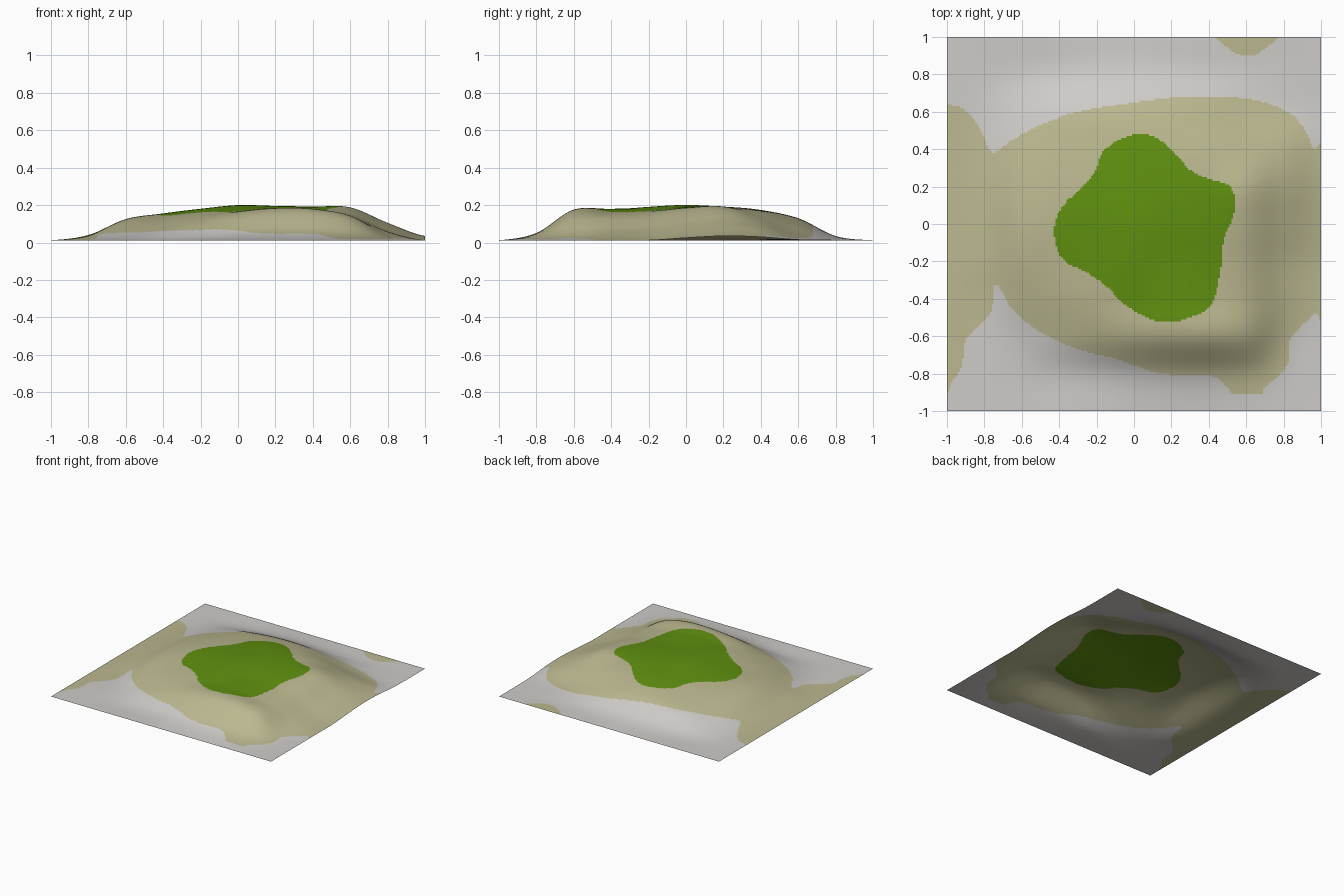
import bpy, bmesh, math
from mathutils import Vector

if "Cube" in bpy.data.objects:
    bpy.data.objects.remove(bpy.data.objects["Cube"])

N = 200          # cells per side of the sheet
STEP = 0.2       # spacing of the control heights

# Control heights in thousandths: rows run front to back, columns left to right
FLAT = [12] * 11
HEIGHTS = [
    FLAT,
    [12, 12, 13, 15, 25, 42, 50, 50, 40, 18, 12],
    [12, 13, 35, 70, 110, 150, 172, 172, 135, 35, 12],
    [12, 20, 75, 115, 150, 170, 180, 167, 140, 55, 12],
    [12, 35, 110, 140, 168, 190, 183, 172, 150, 65, 12],
    [12, 40, 125, 155, 180, 200, 195, 188, 175, 90, 25],
    [12, 38, 115, 150, 175, 190, 192, 190, 185, 105, 35],
    [12, 30, 90, 130, 155, 172, 172, 160, 125, 80, 30],
    [12, 20, 55, 95, 120, 130, 120, 90, 50, 25, 15],
    [12, 12, 14, 22, 32, 35, 30, 22, 15, 12, 12],
    FLAT,
]

# Outlines of the painted ground zones, seen from above
SAND = [(-1.05, .64), (-1, .64), (-.92, .62), (-.85, .55), (-.8, .46), (-.77, .39),
        (-.73, .39), (-.65, .45), (-.5, .53), (-.3, .6), (0, .65), (.25, .68),
        (.5, .68), (.7, .65), (.85, .58), (.92, .49), (.96, .4), (1.02, .37),
        (1.02, -.46), (.97, -.48), (.89, -.55), (.83, -.63), (.83, -.72),
        (.79, -.8), (.7, -.87), (.68, -.91), (.53, -.91), (.5, -.87),
        (.42, -.815), (.25, -.81), (.1, -.79), (-.1, -.72), (-.3, -.67),
        (-.5, -.58), (-.65, -.46), (-.7, -.37), (-.73, -.33), (-.75, -.34),
        (-.76, -.46), (-.82, -.54), (-.9, -.62), (-.92, -.75), (-.96, -.82),
        (-1.05, -.85)]
SAND_PATCH = [(.45, 1.02), (.47, .97), (.53, .92), (.57, .905), (.65, .905),
              (.69, .93), (.74, .97), (.76, 1.02)]
GRASS = [(.03, .48), (.12, .46), (.22, .38), (.3, .29), (.4, .24), (.5, .21),
         (.54, .14), (.53, .04), (.48, -.08), (.47, -.2), (.44, -.36),
         (.4, -.45), (.3, -.5), (.18, -.525), (.07, -.5), (-.05, -.43),
         (-.14, -.34), (-.25, -.26), (-.37, -.2), (-.42, -.1), (-.42, .02),
         (-.36, .12), (-.27, .2), (-.2, .3), (-.17, .38), (-.08, .45)]


def cubic(p, t):
    """Catmull-Rom blend of four values."""
    a, b, c, d = p
    return b + 0.5 * t * (c - a + t * (2 * a - 5 * b + 4 * c - d + t * (3 * (b - c) + d - a)))


def height(x, y):
    u, v = (x + 1) / STEP, (y + 1) / STEP
    i, j = min(int(u), 9), min(int(v), 9)
    pick = lambda k: max(0, min(10, k))
    rows = [cubic([HEIGHTS[pick(j + r)][pick(i + c)] for c in (-1, 0, 1, 2)], u - i)
            for r in (-1, 0, 1, 2)]
    return max(0.010, cubic(rows, v - j) / 1000)


def rounded(pts, n=4):
    """Smooth closed outline through the points."""
    out = []
    for k in range(len(pts)):
        p = [Vector(pts[(k + o) % len(pts)]) for o in (-1, 0, 1, 2)]
        out += [cubic(p, s / n) for s in range(n)]
    return out


def inside(x, y, poly):
    hit = False
    for a, b in zip(poly, poly[1:] + poly[:1]):
        if (a.y > y) != (b.y > y) and x < a.x + (y - a.y) / (b.y - a.y) * (b.x - a.x):
            hit = not hit
    return hit


def material(name, rgb):
    m = bpy.data.materials.new(name)
    m.diffuse_color = (*rgb, 1)
    m.use_nodes = True
    m.node_tree.nodes["Principled BSDF"].inputs["Base Color"].default_value = m.diffuse_color
    return m


# Terrain sheet
bm = bmesh.new()
bmesh.ops.create_grid(bm, x_segments=N, y_segments=N, size=1)
for v in bm.verts:
    v.co.z = height(v.co.x, v.co.y)

# Ground zones: rock, sand, grass
grass, sand, patch = rounded(GRASS), rounded(SAND), rounded(SAND_PATCH)
for f in bm.faces:
    c = f.calc_center_median()
    f.smooth = True
    if abs(c.x) < .6 and abs(c.y) < .6 and inside(c.x, c.y, grass):
        f.material_index = 2
    elif inside(c.x, c.y, sand) or (c.y > .85 and inside(c.x, c.y, patch)):
        f.material_index = 1

mesh = bpy.data.meshes.new("terrain")
bm.to_mesh(mesh)
bm.free()
for name, rgb in (("rock grey", (.62, .60, .58)),
                  ("sand", (.50, .48, .28)),
                  ("grass green", (.115, .28, .005))):
    mesh.materials.append(material(name, rgb))
bpy.context.collection.objects.link(bpy.data.objects.new("terrain", mesh))
